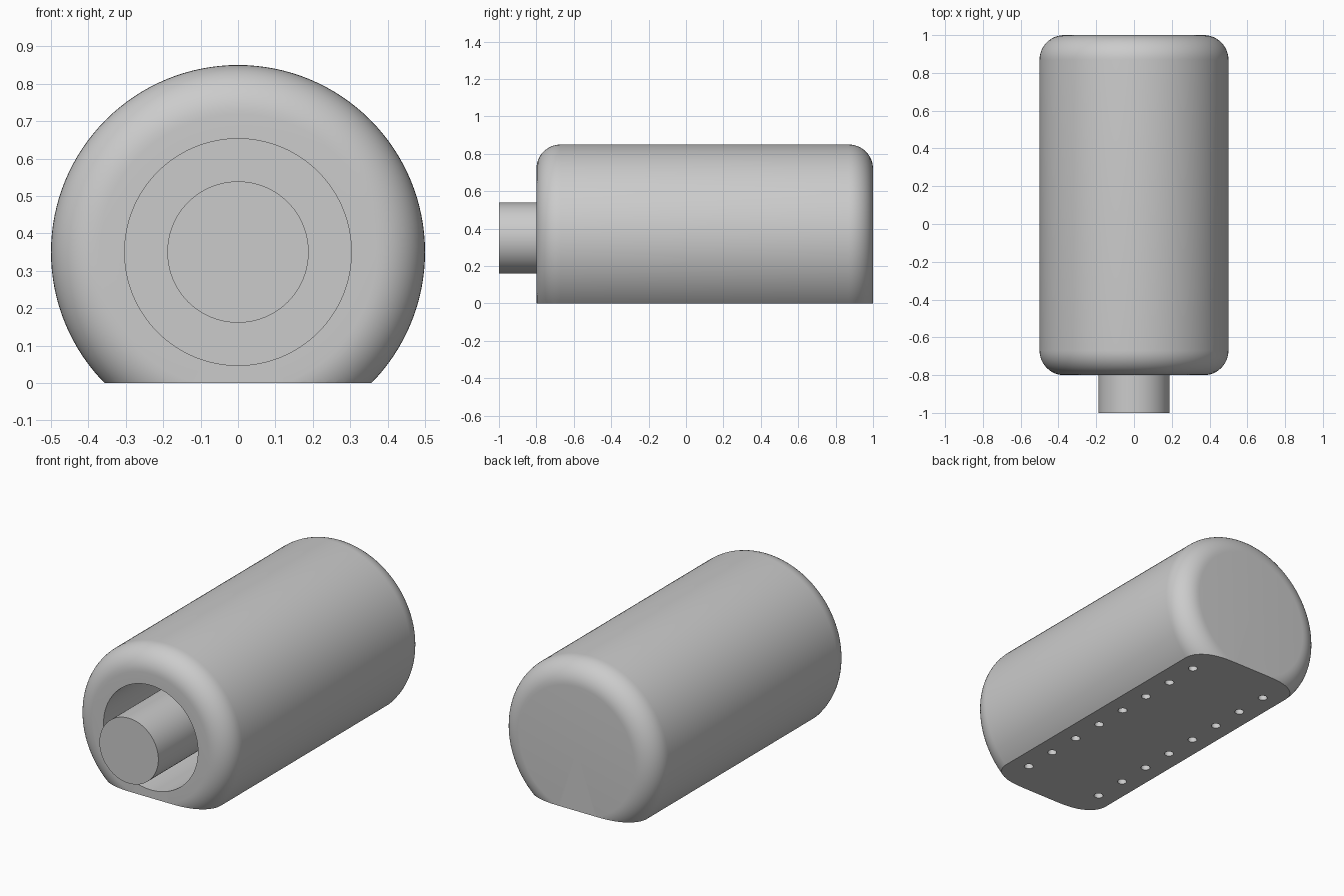
import bpy, bmesh, math
from mathutils import Matrix, Vector

old = bpy.data.objects.get("Cube")
if old:
    bpy.data.objects.remove(old)

AXIS_Z = 0.35
RADIUS, FILLET = 0.5, 0.13
FRONT, BACK = -0.8, 1.0
BORE_RADIUS, BORE_END = 0.303, 0.8

grey = bpy.data.materials.new("plain grey")
grey.use_nodes = True
colour = (0.6, 0.6, 0.6, 1)
grey.diffuse_color = colour
grey.node_tree.nodes["Principled BSDF"].inputs["Base Color"].default_value = colour


def make_object(name, bm):
    mesh = bpy.data.meshes.new(name)
    bmesh.ops.recalc_face_normals(bm, faces=bm.faces)
    bm.to_mesh(mesh)
    bm.free()
    mesh.materials.append(grey)
    obj = bpy.data.objects.new(name, mesh)
    bpy.context.collection.objects.link(obj)
    return obj


def lathe(name, profile, steps=128):
    """Spin (radius, y) points around the horizontal axis."""
    bm = bmesh.new()
    verts = [bm.verts.new((r, y, AXIS_Z)) for r, y in profile]
    edges = [bm.edges.new(pair) for pair in zip(verts, verts[1:])]
    bmesh.ops.spin(bm, geom=verts + edges, cent=(0, 0, AXIS_Z), axis=(0, 1, 0),
                   angle=math.tau, steps=steps)
    bmesh.ops.remove_doubles(bm, verts=bm.verts, dist=1e-4)
    return make_object(name, bm)


def smooth(obj):
    bpy.ops.object.select_all(action="DESELECT")
    obj.select_set(True)
    bpy.context.view_layer.objects.active = obj
    bpy.ops.object.shade_smooth_by_angle(angle=math.radians(30))


# Rounded housing with a deep bore open at the front
arc = [math.pi / 2 * i / 12 for i in range(13)]
inner = RADIUS - FILLET
profile = [(0, BORE_END), (BORE_RADIUS, BORE_END), (BORE_RADIUS, FRONT)]
profile += [(inner + FILLET * math.sin(a), FRONT + FILLET - FILLET * math.cos(a)) for a in arc]
profile += [(inner + FILLET * math.cos(a), BACK - FILLET + FILLET * math.sin(a)) for a in arc]
profile += [(0, BACK)]
housing = lathe("housing", profile)

# Flat underside
bm = bmesh.new()
bm.from_mesh(housing.data)
cut = bmesh.ops.bisect_plane(bm, geom=bm.verts[:] + bm.edges[:] + bm.faces[:],
                             plane_co=(0, 0, 0), plane_no=(0, 0, 1), clear_inner=True)
rim = [e for e in cut["geom_cut"] if isinstance(e, bmesh.types.BMEdge)]
bmesh.ops.contextual_create(bm, geom=rim)
bmesh.ops.recalc_face_normals(bm, faces=bm.faces)
bm.to_mesh(housing.data)
bm.free()

# Two rows of mounting holes in the underside
bm = bmesh.new()
for side in (-1, 1):
    for i in range(8):
        spot = Vector((side * 0.25, -0.6 + 0.2 * i, 0))
        bmesh.ops.create_cone(bm, cap_ends=True, segments=24, radius1=0.025,
                              radius2=0.025, depth=0.2, matrix=Matrix.Translation(spot))
cutter = make_object("mounting_hole_cutter", bm)
cutter.hide_render = True
mod = housing.modifiers.new("mounting_holes", "BOOLEAN")
mod.operation, mod.solver, mod.object = "DIFFERENCE", "EXACT", cutter
bpy.context.view_layer.objects.active = housing
bpy.ops.object.modifier_apply(modifier=mod.name)
bpy.data.objects.remove(cutter)
smooth(housing)

# Shaft standing out of the bore
shaft = lathe("shaft", [(0, -1), (0.189, -1), (0.189, BORE_END), (0, BORE_END)], 96)
smooth(shaft)
